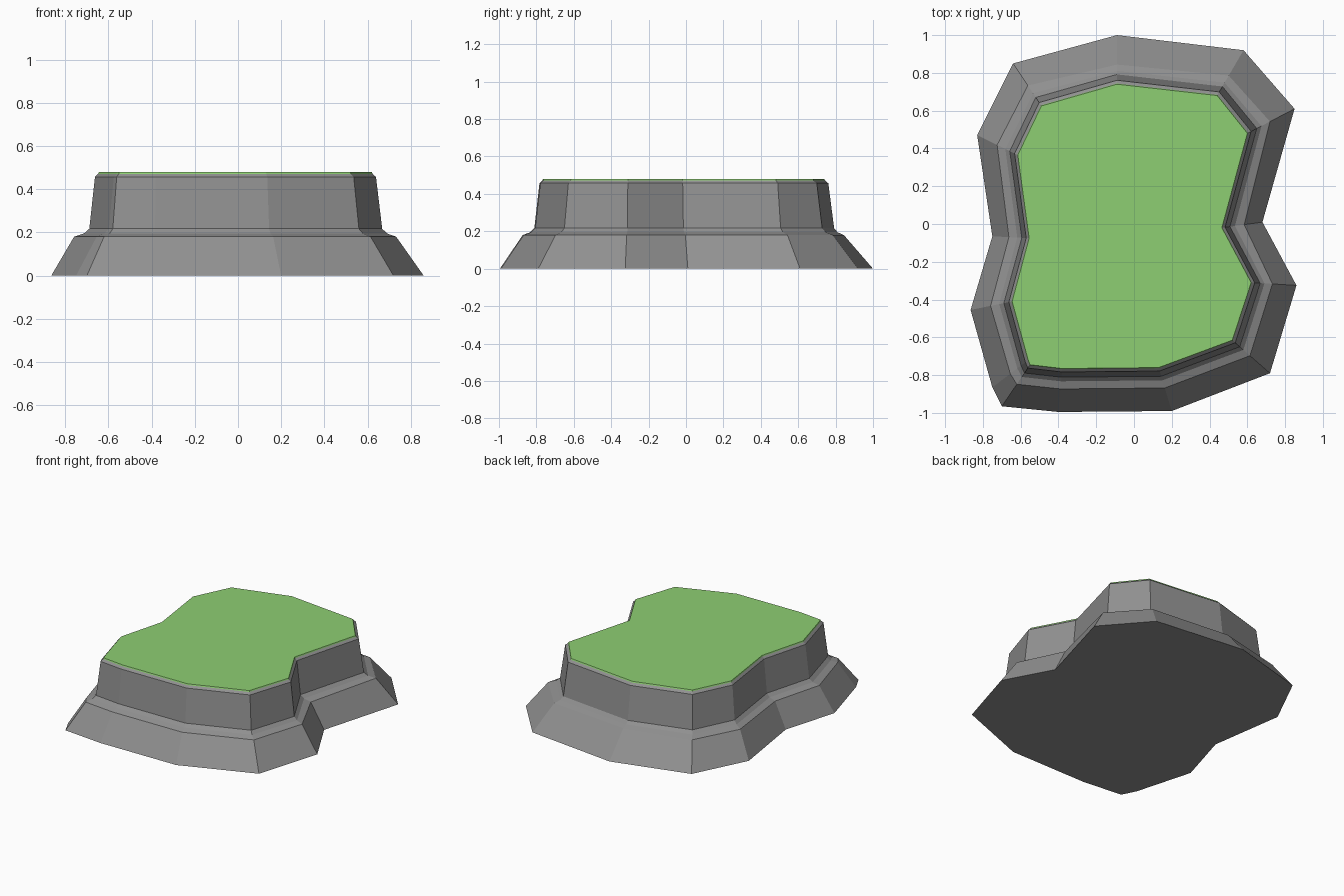
import bpy, bmesh

if "Cube" in bpy.data.objects:
    bpy.data.objects.remove(bpy.data.objects["Cube"])

# Outline corners: base x, base y, top x, top y, how far in the ledge edge sits
CORNERS = [
    (-0.09, 1.00, -0.09, 0.74, 0.60), (-0.64, 0.85, -0.49, 0.625, 0.52),
    (-0.83, 0.47, -0.615, 0.365, 0.49), (-0.75, -0.065, -0.555, -0.075, 0.45),
    (-0.865, -0.455, -0.645, -0.41, 0.48), (-0.75, -0.865, -0.56, -0.72, 0.50),
    (-0.70, -0.965, -0.55, -0.745, 0.53), (-0.40, -0.995, -0.38, -0.765, 0.53),
    (0.20, -0.99, 0.13, -0.76, 0.53), (0.72, -0.79, 0.52, -0.615, 0.53),
    (0.86, -0.325, 0.62, -0.31, 0.53), (0.68, 0.01, 0.465, -0.02, 0.45),
    (0.85, 0.61, 0.60, 0.48, 0.52), (0.58, 0.92, 0.44, 0.68, 0.56),
]


def material(name, color):
    m = bpy.data.materials.new(name)
    m.diffuse_color = (*color, 1)
    m.use_nodes = True
    m.node_tree.nodes["Principled BSDF"].inputs["Base Color"].default_value = m.diffuse_color
    return m


def ring(bm, z, inset):
    """One loop of corners; inset gives the base-to-top fraction for a corner."""
    verts = []
    for bx, by, tx, ty, ledge in CORNERS:
        f = inset(ledge)
        verts.append(bm.verts.new((bx + (tx - bx) * f, by + (ty - by) * f, z)))
    return verts


def stack(name, levels, mat):
    """Closed solid lofted through horizontal rings."""
    bm = bmesh.new()
    rings = [ring(bm, z, f) for z, f in levels]
    n = len(CORNERS)
    for lo, hi in zip(rings, rings[1:]):
        for i in range(n):
            j = (i + 1) % n
            bm.faces.new((lo[i], lo[j], hi[j], hi[i]))
    bm.faces.new(list(reversed(rings[0])))
    bm.faces.new(rings[-1])
    bmesh.ops.recalc_face_normals(bm, faces=bm.faces)
    me = bpy.data.meshes.new(name)
    bm.to_mesh(me)
    bm.free()
    me.materials.append(mat)
    ob = bpy.data.objects.new(name, me)
    bpy.context.collection.objects.link(ob)
    return ob


stone = material("stone grey", (0.28, 0.28, 0.28))
grass = material("grass green", (0.27, 0.62, 0.17))

# Rock body: sloped foot, narrow ledge, steep wall, chamfered rim
stack("rock_body", [
    (0.0, lambda l: 0.0),
    (0.18, lambda l: l),
    (0.195, lambda l: l + (0.80 - l) * 0.65),
    (0.217, lambda l: 0.80),
    (0.457, lambda l: 0.92),
    (0.471, lambda l: 0.985),
], stone)

# Grass cap: thin slab on top
stack("grass_cap", [
    (0.471, lambda l: 0.985),
    (0.479, lambda l: 1.0),
], grass)
